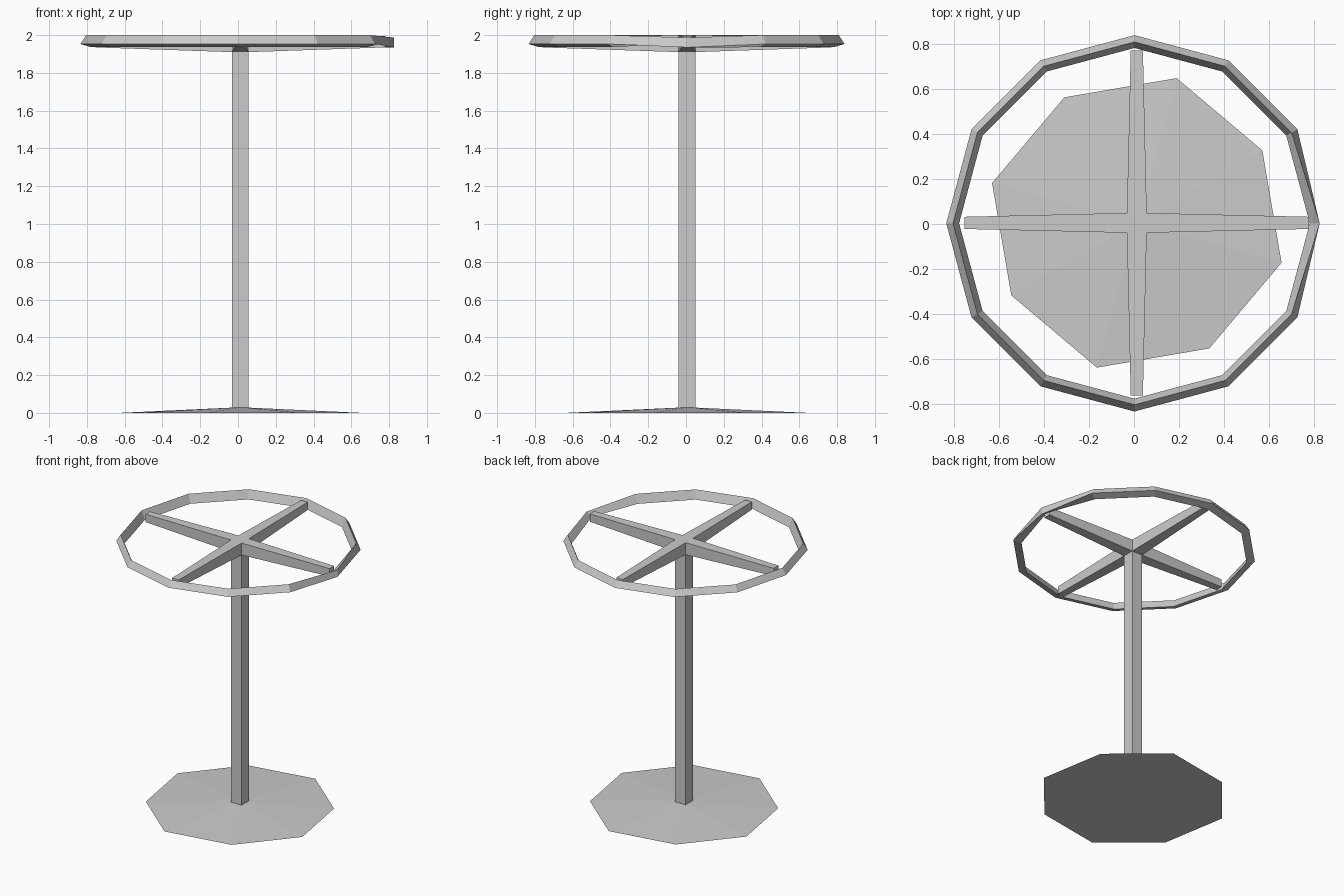
import bpy
import bmesh
from math import cos, sin, pi, radians

if "Cube" in bpy.data.objects:
    bpy.data.objects.remove(bpy.data.objects["Cube"])

CX, CY = 0.0125, 0.005   # axis of post, spokes and base


def make(name, verts, faces):
    me = bpy.data.meshes.new(name)
    me.from_pydata(verts, [], faces)
    bm = bmesh.new()
    bm.from_mesh(me)
    bmesh.ops.recalc_face_normals(bm, faces=bm.faces)
    bm.to_mesh(me)
    bm.free()
    ob = bpy.data.objects.new(name, me)
    bpy.context.collection.objects.link(ob)
    return ob


# base: very shallow eight-sided cone
rim = []
for k in range(8):
    r = 0.667 if k % 2 == 0 else 0.644
    a = radians(74.6 + 45 * k + (0.4 if k % 2 else 0))
    rim.append((CX + r * cos(a), CY + r * sin(a), 0.0))
make("base", rim + [(CX, CY, 0.03)],
     [tuple(range(8))] + [(i, (i + 1) % 8, 8) for i in range(8)])

# square post
h = 0.044
square = [(-h, -h), (h, -h), (h, h), (-h, h)]
SIDES = [(i, (i + 1) % 4, (i + 1) % 4 + 4, i + 4) for i in range(4)]
make("post", [(CX + x, CY + y, z) for z in (0.015, 1.912) for x, y in square],
     [(0, 1, 2, 3), (4, 5, 6, 7)] + SIDES)

# four tapered spokes growing out of a shared square hub
L, w = 0.766, 0.027
verts, faces = [], []
for z in (1.91, 2.0):
    verts += [(CX + x, CY + y, z) for x, y in square]
faces += [(0, 1, 2, 3), (4, 5, 6, 7)]
for k in range(4):
    c, s = cos(k * pi / 2), sin(k * pi / 2)
    n = len(verts)
    for z in (1.935, 1.994):
        for y in (-w, w):
            verts.append((CX + L * c - y * s, CY + L * s + y * c, z))
    a, b = (k + 1) % 4, (k + 2) % 4   # hub corners this spoke starts from
    faces += [(a, b, n + 1, n), (a + 4, b + 4, n + 3, n + 2),
              (a, n, n + 2, a + 4), (b, n + 1, n + 3, b + 4),
              (n, n + 1, n + 3, n + 2)]
make("spokes", verts, faces)

# twelve-sided rim with triangular section, twisted at its seam on +x
normal = [(0.806, 2.0), (0.836, 1.953), (0.779, 1.936)]
seam = [(0.823, 1.987), (0.823, 1.935), (0.779, 1.96)]
verts, faces = [], []
for k in range(12):
    a = k * pi / 6
    for r, z in (seam if k == 0 else normal):
        verts.append((0.002 + r * cos(a), 0.003 + r * sin(a), z))
    for j in range(3):
        j2, m = (j + 1) % 3, (k + 1) % 12
        faces.append((3 * k + j, 3 * k + j2, 3 * m + j2, 3 * m + j))
make("ring", verts, faces)
